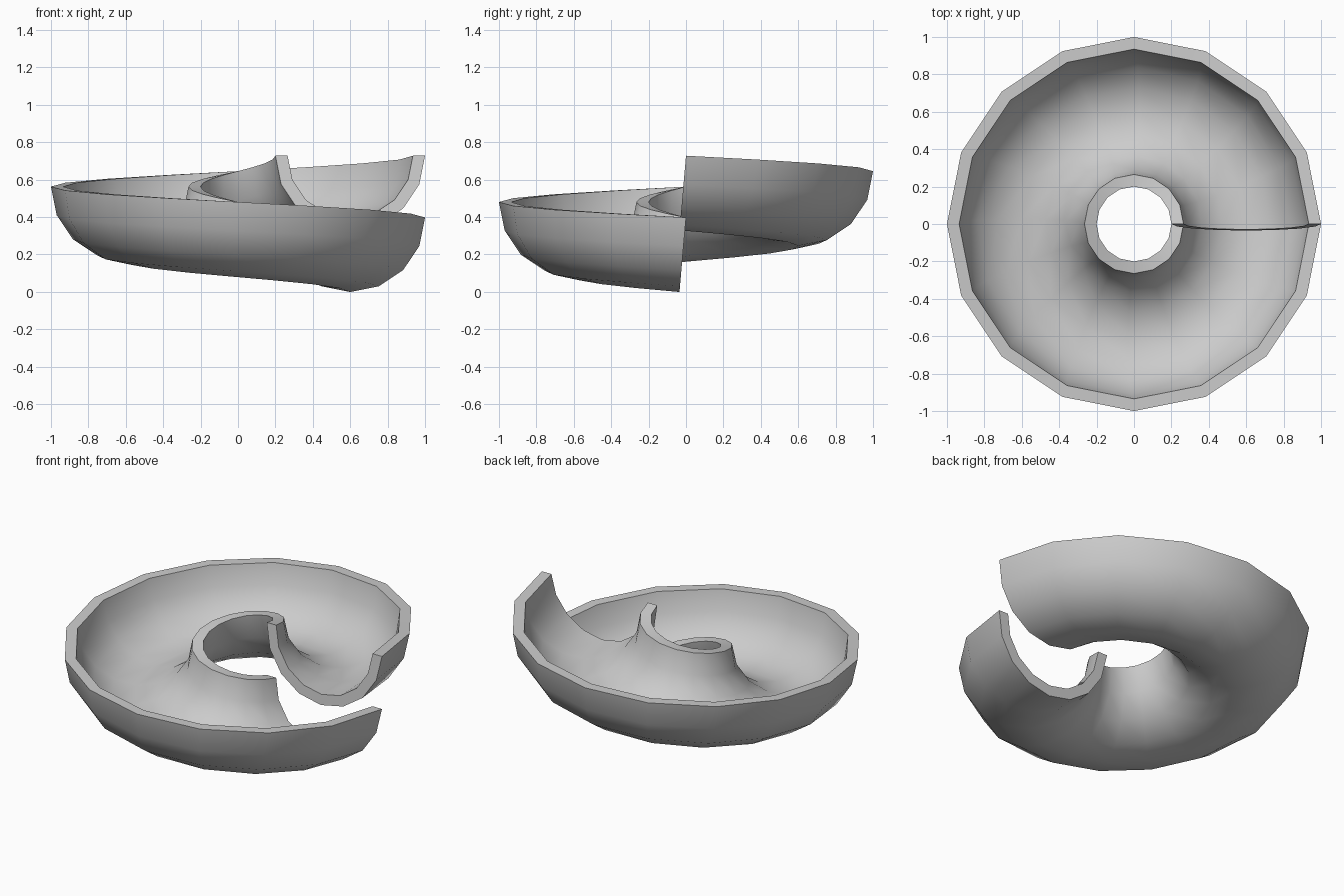
import bpy
import bmesh
from math import sin, cos, pi, radians
from mathutils import Vector

if "Cube" in bpy.data.objects:
    bpy.data.objects.remove(bpy.data.objects["Cube"], do_unlink=True)

SEGMENTS = 16        # steps around one full turn
ARC = 8              # steps across the half-pipe section
PATH_RADIUS = 0.6
OUTER, INNER = 0.4, 0.335
TOP, DROP = 0.728, 0.33

grey = bpy.data.materials.new("light_grey")
grey.use_nodes = True
colour = (0.6, 0.6, 0.6, 1)
grey.diffuse_color = colour
grey.node_tree.nodes["Principled BSDF"].inputs["Base Color"].default_value = colour


def half_circle(radius):
    """Lower half circle as (sideways, upward) offsets."""
    return [(radius * cos(pi * i / ARC), -radius * sin(pi * i / ARC))
            for i in range(ARC + 1)]


# Closed C-shaped section: outer skin, then inner skin back again
profile = half_circle(OUTER) + half_circle(INNER)[::-1]
count = len(profile)
slope = DROP / (2 * pi * PATH_RADIUS)

# Sweep the section down one turn of a helix, square to the path
bm = bmesh.new()
rings = []
for step in range(SEGMENTS + 1):
    turn = step / SEGMENTS
    a = 2 * pi * turn
    radial = Vector((cos(a), sin(a), 0))
    tangent = Vector((-sin(a), cos(a), -slope)).normalized()
    up = radial.cross(tangent)
    centre = radial * PATH_RADIUS + Vector((0, 0, TOP - DROP * turn))
    rings.append([bm.verts.new(centre + radial * r + up * h) for r, h in profile])

for a, b in zip(rings, rings[1:]):
    for i in range(count):
        j = (i + 1) % count
        bm.faces.new((a[i], a[j], b[j], b[i]))

# Close both cut ends
for ring in (rings[0], rings[-1]):
    for i in range(ARC):
        bm.faces.new((ring[i], ring[i + 1], ring[count - 2 - i], ring[count - 1 - i]))

bmesh.ops.recalc_face_normals(bm, faces=bm.faces)
mesh = bpy.data.meshes.new("spiral_chute")
bm.to_mesh(mesh)
bm.free()
mesh.materials.append(grey)

chute = bpy.data.objects.new("spiral_chute", mesh)
bpy.context.collection.objects.link(chute)
bpy.ops.object.select_all(action="DESELECT")
chute.select_set(True)
bpy.context.view_layer.objects.active = chute
bpy.ops.object.shade_smooth_by_angle(angle=radians(30))
